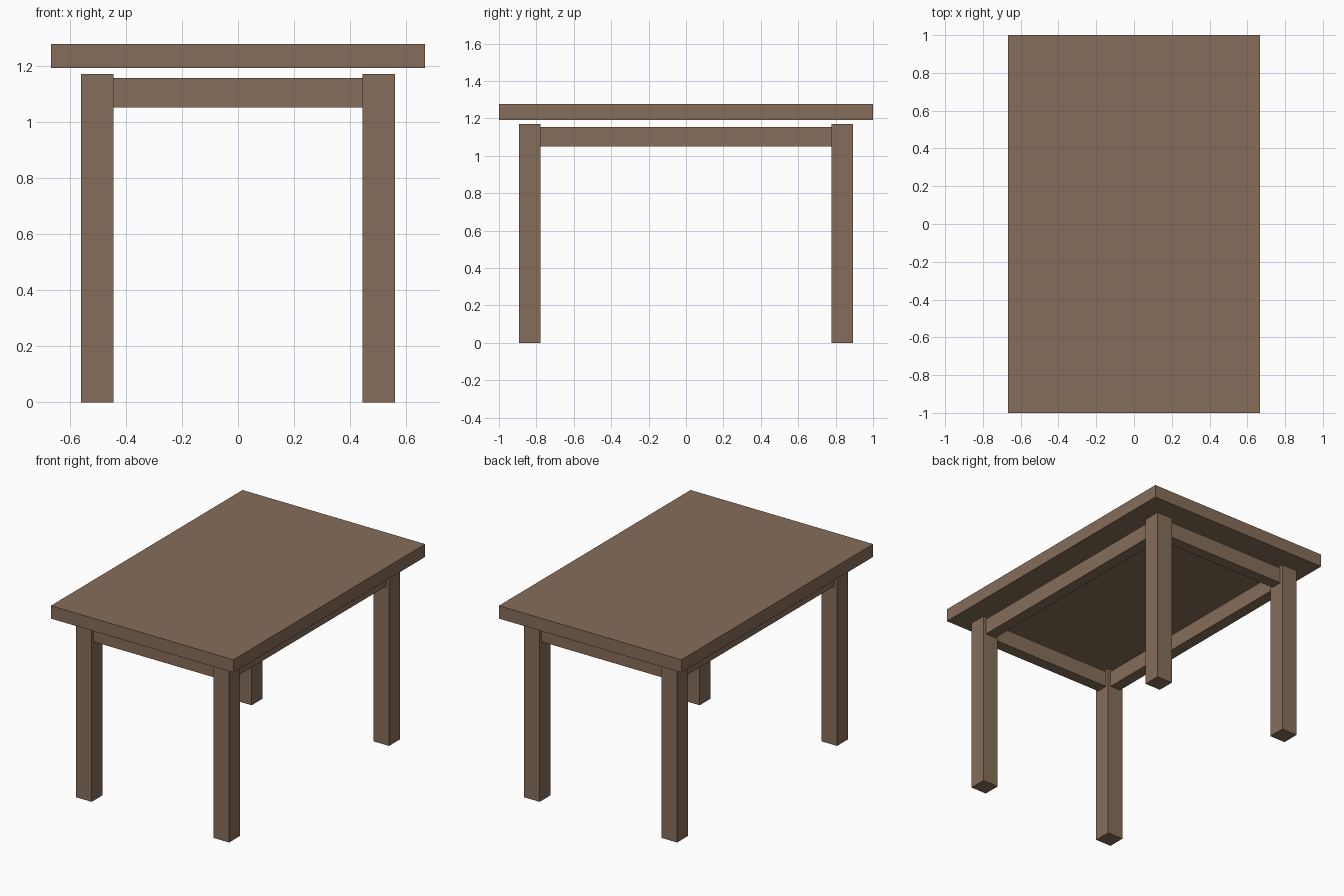
import bpy

if "Cube" in bpy.data.objects:
    bpy.data.objects.remove(bpy.data.objects["Cube"])

wood = bpy.data.materials.new("brown wood")
wood.diffuse_color = (0.24, 0.155, 0.10, 1)
wood.use_nodes = True
wood.node_tree.nodes["Principled BSDF"].inputs["Base Color"].default_value = wood.diffuse_color


def box(name, lo, hi):
    """Box between two opposite corners."""
    size = [b - a for a, b in zip(lo, hi)]
    mid = [(a + b) / 2 for a, b in zip(lo, hi)]
    bpy.ops.mesh.primitive_cube_add(size=1, location=mid)
    ob = bpy.context.object
    ob.name = name
    ob.scale = size
    bpy.ops.object.transform_apply(location=False, rotation=False, scale=True)
    ob.data.materials.append(wood)
    return ob


LX, LY = 0.502, 0.835    # leg centres
LEG = 0.0575             # half leg width
RAIL = 0.0375            # half rail thickness
RZ0, RZ1 = 1.05, 1.155   # rail heights

# Table top, floating slightly above the legs
box("table_top", (-0.667, -1, 1.192), (0.667, 1, 1.277))

# Four square legs
for sx, side in ((-1, "left"), (1, "right")):
    for sy, end in ((-1, "front"), (1, "back")):
        x, y = sx * LX, sy * LY
        box(f"{end}_{side}_leg", (x - LEG, y - LEG, 0), (x + LEG, y + LEG, 1.17))

# Rails between the legs, centred on the leg thickness
for s, end in ((-1, "front"), (1, "back")):
    box(f"{end}_rail", (-LX + LEG, s * LY - RAIL, RZ0), (LX - LEG, s * LY + RAIL, RZ1))
for s, side in ((-1, "left"), (1, "right")):
    box(f"{side}_rail", (s * LX - RAIL, -LY + LEG, RZ0), (s * LX + RAIL, LY - LEG, RZ1))
